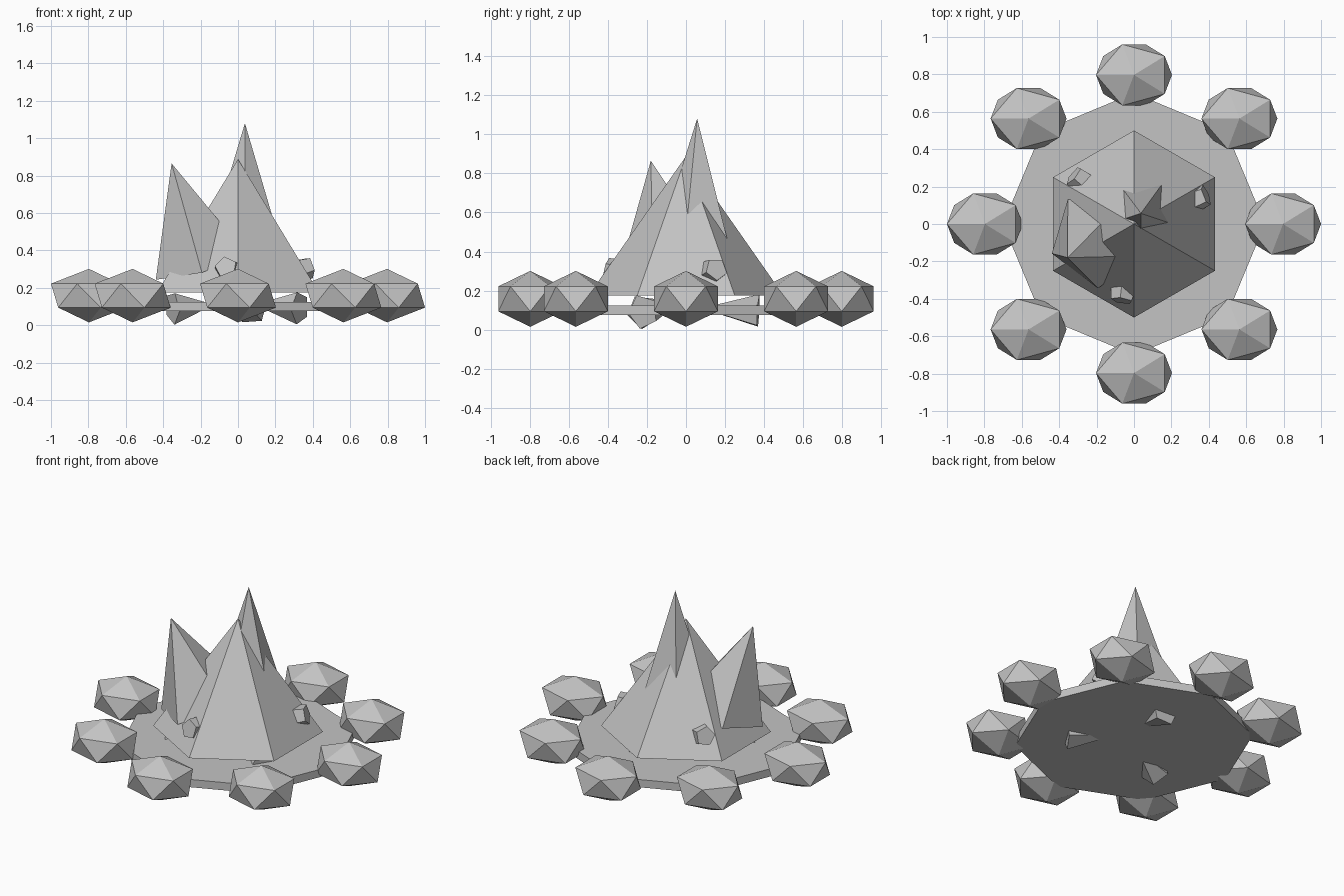
import bpy, bmesh, math
from mathutils import Vector, Matrix

if "Cube" in bpy.data.objects:
    bpy.data.objects.remove(bpy.data.objects["Cube"], do_unlink=True)

# One stone material
stone = bpy.data.materials.new("grey_stone")
stone.use_nodes = True
GREY = (0.55, 0.55, 0.55, 1)
stone.diffuse_color = GREY
bsdf = stone.node_tree.nodes["Principled BSDF"]
bsdf.inputs["Base Color"].default_value = GREY
bsdf.inputs["Roughness"].default_value = 0.9


def finish(name, bm):
    bmesh.ops.recalc_face_normals(bm, faces=bm.faces)
    mesh = bpy.data.meshes.new(name)
    bm.to_mesh(mesh)
    bm.free()
    mesh.materials.append(stone)
    obj = bpy.data.objects.new(name, mesh)
    bpy.context.collection.objects.link(obj)
    return obj


def taper(name, base, top, radius, sides, phase=0, top_radius=0):
    """Flat-sided cone or prism running from base to top."""
    base, top = Vector(base), Vector(top)
    turn = Vector((0, 0, 1)).rotation_difference(top - base)
    bm = bmesh.new()

    def ring(centre, r):
        angles = [math.radians(phase + 360 * i / sides) for i in range(sides)]
        return [bm.verts.new(centre + turn @ Vector((r * math.cos(a), r * math.sin(a), 0)))
                for a in angles]

    low = ring(base, radius)
    bm.faces.new(low)
    if top_radius:
        high = ring(top, top_radius)
        bm.faces.new(high)
    else:
        tip = bm.verts.new(top)
    for i in range(sides):
        j = (i + 1) % sides
        if top_radius:
            bm.faces.new((low[i], low[j], high[j], high[i]))
        else:
            bm.faces.new((low[i], low[j], tip))
    return finish(name, bm)


# Octagonal base slab and the hexagonal main peak
taper("base_slab", (0, 0, 0.075), (0, 0, 0.125), 0.7, 8, 0, 0.7)
taper("main_peak", (0, 0, 0.174), (0, 0, 0.888), 0.5, 6, 30)

# Five-sided crystal spikes that break out of the peak
taper("tall_spike", (0.035, 0.055, 0.28), (0.037, 0.057, 1.08), 0.25, 5, 54)
taper("side_spike", (-0.199, -0.083, 0.326), (-0.355, -0.18, 0.865), 0.265, 5, 54)

# Ring of boulders around the slab
for i in range(8):
    a = math.radians(45 * i)
    bm = bmesh.new()
    bmesh.ops.create_icosphere(bm, subdivisions=1, radius=1)
    bmesh.ops.transform(
        bm, verts=bm.verts,
        matrix=Matrix.Translation((0.797 * math.cos(a), 0.797 * math.sin(a), 0.158))
        @ Matrix.Diagonal((0.227, 0.192, 0.143, 1)) @ Matrix.Rotation(math.pi, 4, 'Z'))
    finish("boulder_%d" % (i + 1), bm)

# Small faceted chunks stuck on the slopes of the peak
for i, angle in enumerate((22, 141, 261)):
    a = math.radians(angle)
    out = Vector((math.cos(a), math.sin(a), 0))
    taper("slope_chunk_%d" % (i + 1), out * 0.34 + Vector((0, 0, 0.29)),
          out * 0.415 + Vector((0, 0, 0.31)), 0.07, 5, 20, 0.06)

# Lying shards that poke through the slab
shards = (((0.07, 0.37, 0.092), (0.05, 0.08, 0.11)),
          ((0.33, -0.22, 0.092), (0.09, -0.07, 0.11)),
          ((-0.35, -0.22, 0.092), (-0.13, -0.12, 0.11)))
for i, (base, tip) in enumerate(shards):
    taper("shard_%d" % (i + 1), base, tip, 0.09, 5, 18)
